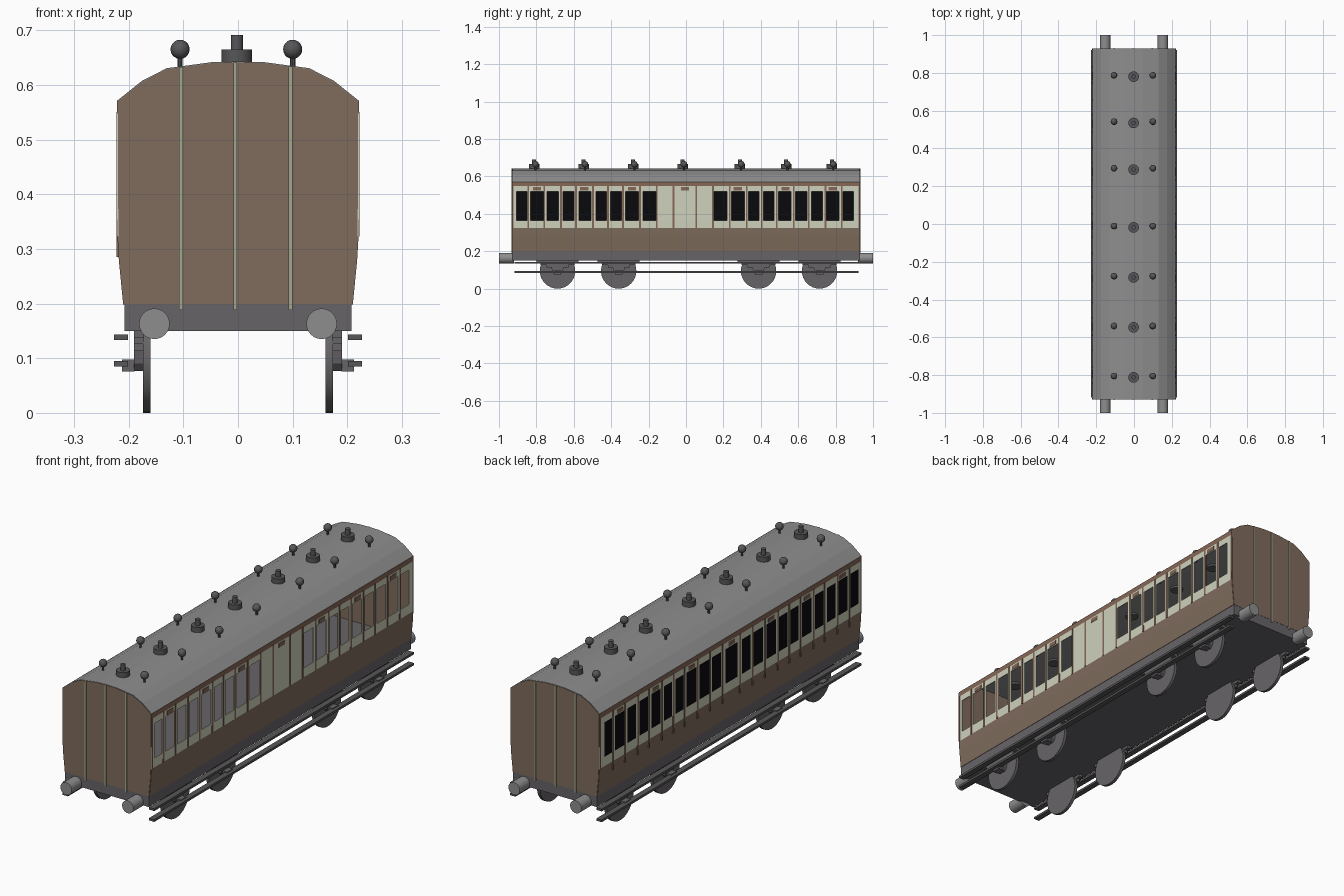
import bpy, bmesh, math
from mathutils import Matrix

if "Cube" in bpy.data.objects:
    bpy.data.objects.remove(bpy.data.objects["Cube"])

def mat(name, r, g, b):
    m = bpy.data.materials.new(name)
    m.diffuse_color = (r, g, b, 1)
    m.use_nodes = True
    m.node_tree.nodes["Principled BSDF"].inputs["Base Color"].default_value = m.diffuse_color
    return m

BROWN = mat("brown", .215, .150, .110)
TRIM = mat("reddish_brown", .235, .135, .092)
CREAM = mat("cream", .62, .64, .51)
SAGE = mat("sage_strip", .36, .38, .27)
BLACK = mat("window_black", .003, .003, .004)
ROOF = mat("roof_grey", .27, .27, .27)
FRAME = mat("frame_grey", .135, .127, .138)
DARK = mat("dark_iron", .095, .095, .10)

def finish(name, bm, mats, thick=0, smooth=False):
    me = bpy.data.meshes.new(name)
    bm.to_mesh(me)
    bm.free()
    ob = bpy.data.objects.new(name, me)
    bpy.context.collection.objects.link(ob)
    for m in mats:
        me.materials.append(m)
    if thick:
        s = ob.modifiers.new("thickness", 'SOLIDIFY')
        s.thickness, s.offset = thick, 0
    if smooth:
        bpy.ops.object.select_all(action='DESELECT')
        ob.select_set(True)
        bpy.context.view_layer.objects.active = ob
        bpy.ops.object.shade_smooth_by_angle(angle=math.radians(35))
    return ob

def add_box(bm, x0, x1, y0, y1, z0, z1):
    M = Matrix.Translation(((x0+x1)/2, (y0+y1)/2, (z0+z1)/2)) @ \
        Matrix.Diagonal((abs(x1-x0), abs(y1-y0), abs(z1-z0), 1))
    bmesh.ops.create_cube(bm, size=1, matrix=M)

def add_cyl(bm, c, r, depth, axis='Z', seg=24):
    R = {'Z': Matrix(), 'X': Matrix.Rotation(math.pi/2, 4, 'Y'),
         'Y': Matrix.Rotation(math.pi/2, 4, 'X')}[axis]
    bmesh.ops.create_cone(bm, cap_ends=True, segments=seg, radius1=r, radius2=r,
                          depth=depth, matrix=Matrix.Translation(c) @ R)

# layout of one half of a side, measured from the middle bay
MID, END = -.006, .928
WINDOWS = [(.190, .070), (.283, .069), (.368, .058), (.448, .056), (.534, .066),
           (.622, .060), (.707, .060), (.790, .069), (.873, .056)]
POSTS = [.061, .150, .240, .331, .411, .491, .582, .662, .752, .838]
DOORS = [-.79, -.538, -.283, 0, .283, .538, .79]
WALL = [(.208, .198), (.216, .28), (.2185, .323), (.219, .365),
        (.219, .52), (.219, .548), (.219, .571)]

# side walls: open windows on the right, black panes along the whole left
for name, s in (("right_side_wall", 1), ("left_side_wall", -1)):
    wins = [(k*c, w) for c, w in WINDOWS for k in (-1, 1)]
    if s < 0:
        wins += [(-.105, .062), (0, .085), (.105, .062)]
    spans = sorted((MID+c-w/2, MID+c+w/2) for c, w in wins)
    ys = [-END] + [y for sp in spans for y in sp] + [END]
    bm = bmesh.new()
    grid = [[bm.verts.new((s*x, y, z)) for y in ys] for x, z in WALL]
    for i in range(len(WALL)-1):
        for j in range(len(ys)-1):
            pane = i == 3 and j % 2 == 1
            if pane and s > 0:
                continue
            q = [grid[i][j], grid[i][j+1], grid[i+1][j+1], grid[i+1][j]]
            f = bm.faces.new(q if s > 0 else q[::-1])
            f.material_index = 3 if pane else 0 if i < 2 else 1 if i < 5 else 2
    finish(name, bm, [BROWN, CREAM, TRIM, BLACK], .004)

    # posts between the bays and vents over the doors
    bm = bmesh.new()
    low = .323 if s > 0 else .285
    for p in POSTS:
        for k in (-1, 1):
            y = MID+k*p
            add_box(bm, s*.217, s*.2225, y-.0045, y+.0045, low, .55)
    for k in (-1, 1):
        add_box(bm, s*.217, s*.222, k*.921, k*.928, .323, .55)
    for d in DOORS:
        add_box(bm, s*.217, s*.2225, MID+d-.022, MID+d+.022, .524, .542)
    finish(name.replace("wall", "posts"), bm, [TRIM])

# roof
half = [(.220, .570), (.175, .606), (.130, .629), (.048, .640)]
arc = [(-x, z) for x, z in half] + [(0, .641)] + half[::-1]
bm = bmesh.new()
rows = [[bm.verts.new((x, y, z)) for x, z in arc] for y in (-END, END)]
for i in range(len(arc)-1):
    bm.faces.new((rows[0][i], rows[0][i+1], rows[1][i+1], rows[1][i]))
finish("roof", bm, [ROOF], .003)

# end walls with upright strips
for name, s in (("front_end", -1), ("back_end", 1)):
    bm = bmesh.new()
    outline = arc + [(x, z) for x, z in WALL[:4]][::-1] + [(-x, z) for x, z in WALL[:4]]
    bm.faces.new([bm.verts.new((x, s*.928, z)) for x, z in outline])
    finish(name + "_wall", bm, [BROWN], .004)
    bm = bmesh.new()
    for x, top in ((-.104, .633), (-.005, .641), (.096, .634)):
        add_box(bm, x-.0035, x+.0035, s*.927, s*.933, .188, top)
    finish(name + "_strips", bm, [SAGE])

# underframe, its top is the floor
bm = bmesh.new()
add_box(bm, -.208, .208, -.929, .929, .15, .199)
finish("underframe", bm, [FRAME])

# buffers
bm = bmesh.new()
for x in (-.153, .153):
    for s in (-1, 1):
        add_cyl(bm, (x, s*.96, .163), .028, .08, 'Y')
finish("buffers", bm, [ROOF], smooth=True)

# wheels, spring hangers and axle boxes
AXLES = [-.687, -.36, .388, .714]
HANGER = [(.112, .152), (.112, .138), (.09, .138), (.09, .126), (.058, .126),
          (.058, .113), (.032, .113), (.028, .09), (.016, .077)]
wheels, hangers, axle_boxes = bmesh.new(), bmesh.new(), bmesh.new()
for a in AXLES:
    for s in (-1, 1):
        add_cyl(wheels, (s*.167, a, .0945), .0945, .014, 'X', 32)
        pts = HANGER + [(-y, z) for y, z in HANGER[::-1]]
        f = hangers.faces.new([hangers.verts.new((s*.172, a+y, z)) for y, z in pts])
        ext = bmesh.ops.extrude_face_region(hangers, geom=[f])['geom']
        bmesh.ops.translate(hangers, vec=(s*.018, 0, 0),
                            verts=[v for v in ext if isinstance(v, bmesh.types.BMVert)])
        add_box(axle_boxes, s*.189, s*.212, a-.02, a+.02, .076, .098)
bmesh.ops.recalc_face_normals(hangers, faces=hangers.faces)
finish("wheels", wheels, [FRAME], smooth=True)
finish("spring_hangers", hangers, [FRAME])
finish("axle_boxes", axle_boxes, [FRAME])

# two footboards on each side
bm = bmesh.new()
for s in (-1, 1):
    for z in (.138, .0895):
        add_box(bm, s*.201, s*.227, -.918, .922, z-.005, z+.005)
finish("footboards", bm, [DARK])

# roof vents and ball lamps
vents, lamps = bmesh.new(), bmesh.new()
for y in (.78, .535, .288, -.018, -.283, -.547, -.812):
    add_cyl(vents, (-.002, y, .6475), .028, .035, seg=20)
    add_cyl(vents, (-.002, y, .676), .011, .031, seg=16)
    for x in (-.106, .1):
        add_cyl(lamps, (x, y+.007, .64), .005, .03, seg=10)
        bmesh.ops.create_uvsphere(lamps, u_segments=16, v_segments=10, radius=.0175,
                                  matrix=Matrix.Translation((x, y+.007, .665)))
finish("roof_vents", vents, [DARK], smooth=True)
finish("roof_lamps", lamps, [DARK], smooth=True)
